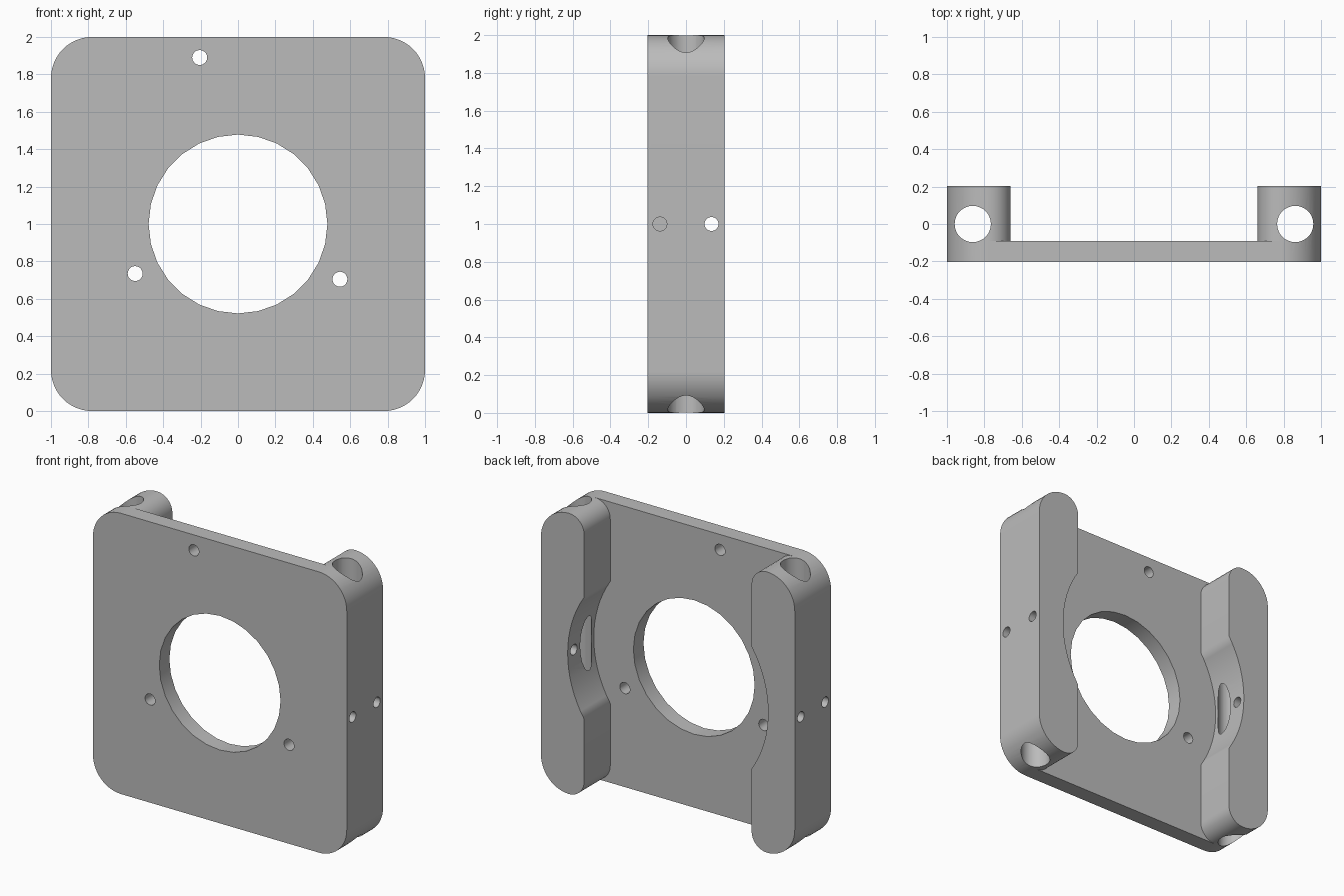
import bpy, bmesh
from math import sin, cos, pi, atan2
from mathutils import Vector, Matrix

cube = bpy.data.objects.get("Cube")
if cube:
    bpy.data.objects.remove(cube, do_unlink=True)

HALF_DEPTH = 0.204    # half of the rail depth
FLOOR = -0.09         # rear surface of the plate
CORNER = 0.22         # outer corner radius
RAIL_X = 0.66         # inner face of each rail
RELIEF = 0.79         # round relief in the rails


def add_object(name, bm):
    bmesh.ops.recalc_face_normals(bm, faces=bm.faces)
    mesh = bpy.data.meshes.new(name)
    bm.to_mesh(mesh)
    bm.free()
    obj = bpy.data.objects.new(name, mesh)
    bpy.context.collection.objects.link(obj)
    return obj


def extrude_profile(name, points, y0, y1):
    """Extrude an outline in x and z (relative to the centre) along y."""
    bm = bmesh.new()
    face = bm.faces.new([bm.verts.new((x, y0, z + 1)) for x, z in points])
    side = bmesh.ops.extrude_face_region(bm, geom=[face])
    verts = [v for v in side["geom"] if isinstance(v, bmesh.types.BMVert)]
    bmesh.ops.translate(bm, verts=verts, vec=(0, y1 - y0, 0))
    return add_object(name, bm)


def cylinder(name, centre, axis, radius, length, sides):
    bm = bmesh.new()
    turn = Vector((0, 0, 1)).rotation_difference(Vector(axis)).to_matrix().to_4x4()
    bmesh.ops.create_cone(bm, cap_ends=True, segments=sides, radius1=radius,
                          radius2=radius, depth=length,
                          matrix=Matrix.Translation(centre) @ turn)
    return add_object(name, bm)


def arc(cx, cz, r, a0, a1, steps):
    angles = [a0 + (a1 - a0) * i / steps for i in range(steps + 1)]
    return [(cx + r * cos(a), cz + r * sin(a)) for a in angles]


def four_way(quarter):
    """Mirror a quarter outline, running from +x to +z, into a closed loop."""
    top = quarter + [(-x, z) for x, z in reversed(quarter)]
    loop = top + [(-x, -z) for x, z in top]
    return [p for i, p in enumerate(loop)
            if (Vector(p) - Vector(loop[i - 1])).length > 1e-5]


# Rounded block that holds both the plate and the rails
inner = 1 - CORNER
body = extrude_profile("mounting_bracket",
                       four_way(arc(inner, inner, CORNER, 0, pi / 2, 12)),
                       -HALF_DEPTH, HALF_DEPTH)

# Pocket between the rails, with round relief and rounded rail ends
end_r = inner - RAIL_X
meet = (RELIEF ** 2 - RAIL_X ** 2) ** 0.5
quarter = arc(0, 0, RELIEF, 0, atan2(meet, RAIL_X), 8)
quarter += arc(inner, 1 - end_r, end_r, pi, pi / 2, 8)
quarter.append((inner, 1.1))
cutters = [extrude_profile("pocket_cutter", four_way(quarter), FLOOR, 0.4)]

# Large central opening and three screw holes through the plate
cutters.append(cylinder("opening_cutter", (0, -0.15, 1), (0, 1, 0), 0.478, 0.5, 28))
for x, z in ((-0.205, 1.89), (-0.55, 0.735), (0.545, 0.705)):
    cutters.append(cylinder("screw_cutter", (x, -0.15, z), (0, 1, 0), 0.04, 0.5, 20))

# Rod bores along the rails, with cross holes and blind holes from the sides
for s in (-1, 1):
    cutters.append(cylinder("bore_cutter", (s * 0.862, 0, 1), (0, 0, 1), 0.097, 2.4, 32))
    cutters.append(cylinder("cross_cutter", (s * 0.9, 0.135, 1), (1, 0, 0), 0.037, 0.6, 20))
    cutters.append(cylinder("blind_cutter", (s * 0.9, -0.138, 1), (1, 0, 0), 0.037, 0.6, 20))

bpy.ops.object.select_all(action="DESELECT")
bpy.context.view_layer.objects.active = body
body.select_set(True)
for cutter in cutters:
    cutter.hide_render = True
    mod = body.modifiers.new("cut", "BOOLEAN")
    mod.operation = "DIFFERENCE"
    mod.solver = "EXACT"
    mod.object = cutter
    bpy.ops.object.modifier_apply(modifier=mod.name)
    bpy.data.objects.remove(cutter, do_unlink=True)

# Plain grey material
grey = bpy.data.materials.new("plain_grey")
grey.use_nodes = True
colour = (0.5, 0.5, 0.5, 1)
grey.diffuse_color = colour
bsdf = next(n for n in grey.node_tree.nodes if n.type == "BSDF_PRINCIPLED")
bsdf.inputs["Base Color"].default_value = colour
body.data.materials.clear()
body.data.materials.append(grey)
for face in body.data.polygons:
    face.material_index = 0

# Smooth curves with crisp edges
bpy.ops.object.shade_smooth_by_angle(angle=0.6)
weighted = body.modifiers.new("weighted_normals", "WEIGHTED_NORMAL")
weighted.keep_sharp = True
